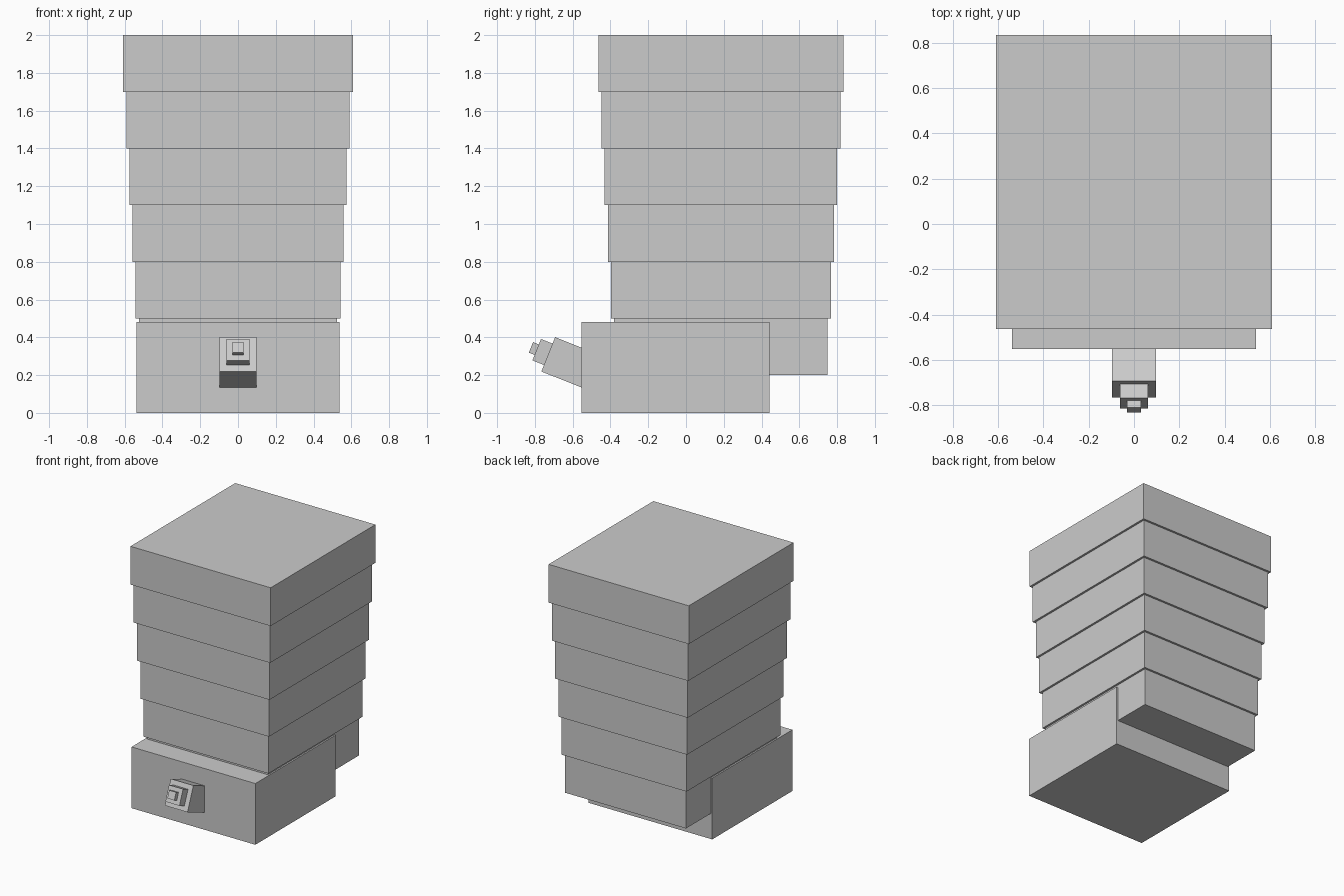
import bpy
from math import radians, sin, cos
from mathutils import Matrix, Vector

if "Cube" in bpy.data.objects:
    bpy.data.objects.remove(bpy.data.objects["Cube"])

grey = bpy.data.materials.new("light_grey")
grey.diffuse_color = (0.6, 0.6, 0.6, 1)
grey.use_nodes = True
grey.node_tree.nodes["Principled BSDF"].inputs["Base Color"].default_value = grey.diffuse_color


def box(name, center, size, tilt=0.0):
    """Box with full size, tilted about x around its centre."""
    bpy.ops.mesh.primitive_cube_add(size=1)
    ob = bpy.context.object
    ob.name = name
    ob.data.transform(Matrix.Translation(center) @ Matrix.Rotation(tilt, 4, 'X')
                      @ Matrix.Diagonal((*size, 1)))
    ob.data.materials.append(grey)
    return ob


# Base block
box("base", (0, -0.055, 0.24), (1.074, 0.994, 0.48))

# Tower of stacked slabs, each a little wider than the one below
for i in range(6):
    grow = 0.0335 * i
    box(f"tower_slab_{i + 1}", (0, 0.185, 0.35 + 0.3 * i),
        (1.05 + grow * 0.99, 1.13 + grow, 0.3))

# Stepped nozzle pointing forward and slightly upward
tilt = radians(-21.8)
out = Vector((0, -cos(tilt), -sin(tilt)))
tip = Vector((0, -0.729, 0.310))          # centre of the first block's front face
for name, side, depth, reach in (("nozzle_block", 0.196, 0.30, 0.0),
                                 ("nozzle_step", 0.122, 0.10, 0.066),
                                 ("nozzle_tip", 0.060, 0.06, 0.099)):
    center = tip + out * (reach - depth / 2)
    box(name, center, (side, depth, side), tilt)
